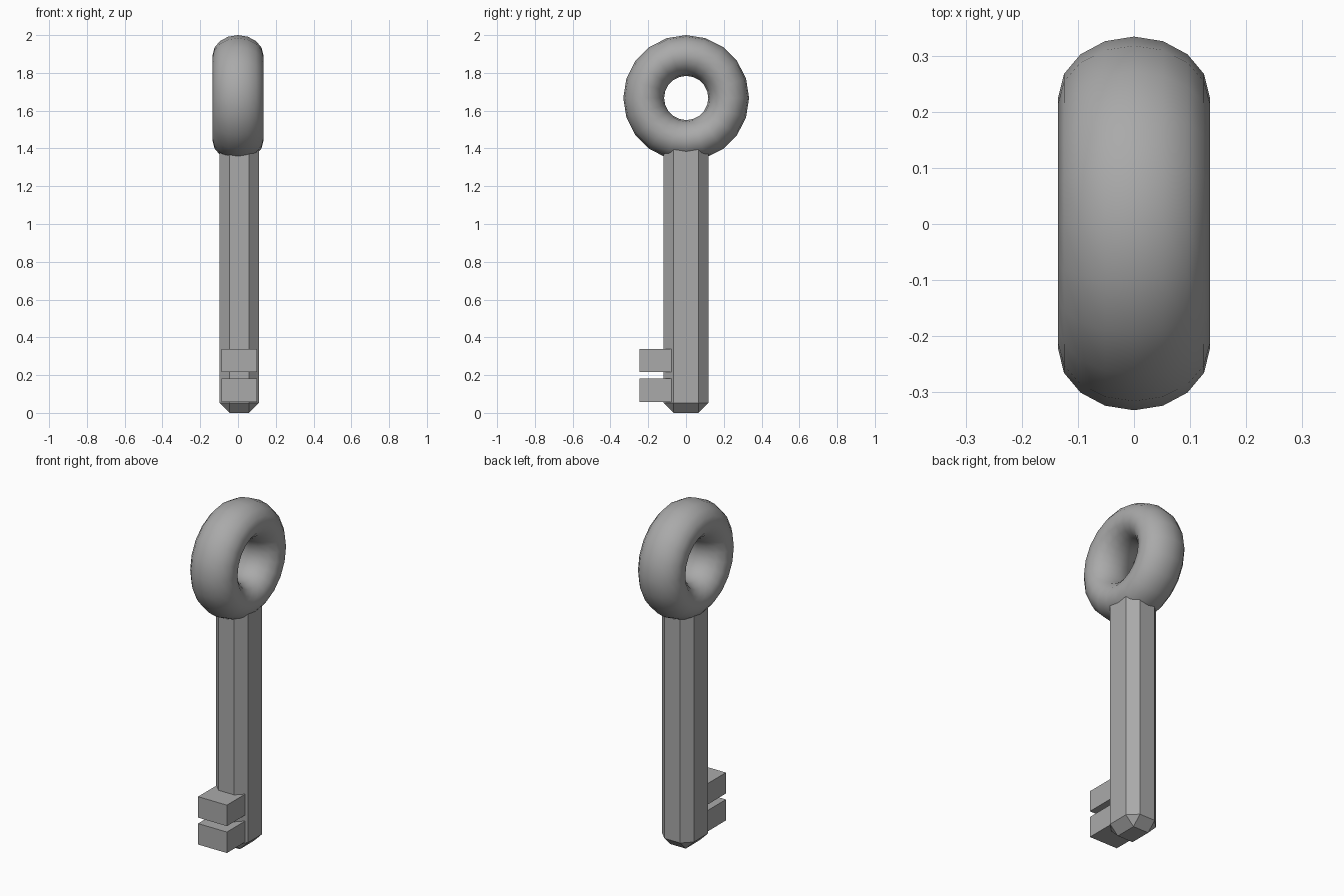
import bpy
import math

cube = bpy.data.objects.get("Cube")
if cube:
    bpy.data.objects.remove(cube, do_unlink=True)

metal = bpy.data.materials.new("grey_metal")
metal.use_nodes = True
GREY = (0.4, 0.4, 0.4, 1)
metal.diffuse_color = GREY
metal.node_tree.nodes["Principled BSDF"].inputs["Base Color"].default_value = GREY


def box(name, low, high, bevel=0):
    """Box between two corners, with optional single-segment chamfers."""
    centre = [(a + b) / 2 for a, b in zip(low, high)]
    bpy.ops.mesh.primitive_cube_add(size=1, location=centre)
    ob = bpy.context.object
    ob.name = name
    ob.scale = [b - a for a, b in zip(low, high)]
    bpy.ops.object.transform_apply(location=False, rotation=False, scale=True)
    ob.data.materials.append(metal)
    if bevel:
        mod = ob.modifiers.new("chamfer", "BEVEL")
        mod.width = bevel
        mod.segments = 1
    return ob


# Chamfered shaft, its top buried in the ring
box("shaft", (-0.097, -0.118, 0), (0.111, 0.118, 1.45), bevel=0.053)

# Two teeth at the front of the tip
for name, bottom in (("lower_tooth", 0.058), ("upper_tooth", 0.216)):
    box(name, (-0.087, -0.246, bottom), (0.1, -0.06, bottom + 0.123))

# Ring handle, slightly widened along its axis
bpy.ops.mesh.primitive_torus_add(
    major_segments=20, minor_segments=16, major_radius=0.225, minor_radius=0.108,
    location=(0, 0.001, 1.667), rotation=(0, math.pi / 2, 0))
ring = bpy.context.object
ring.name = "ring_handle"
ring.scale.z = 1.25
bpy.ops.object.transform_apply(location=False, rotation=True, scale=True)
ring.data.materials.append(metal)
bpy.ops.object.shade_smooth()
